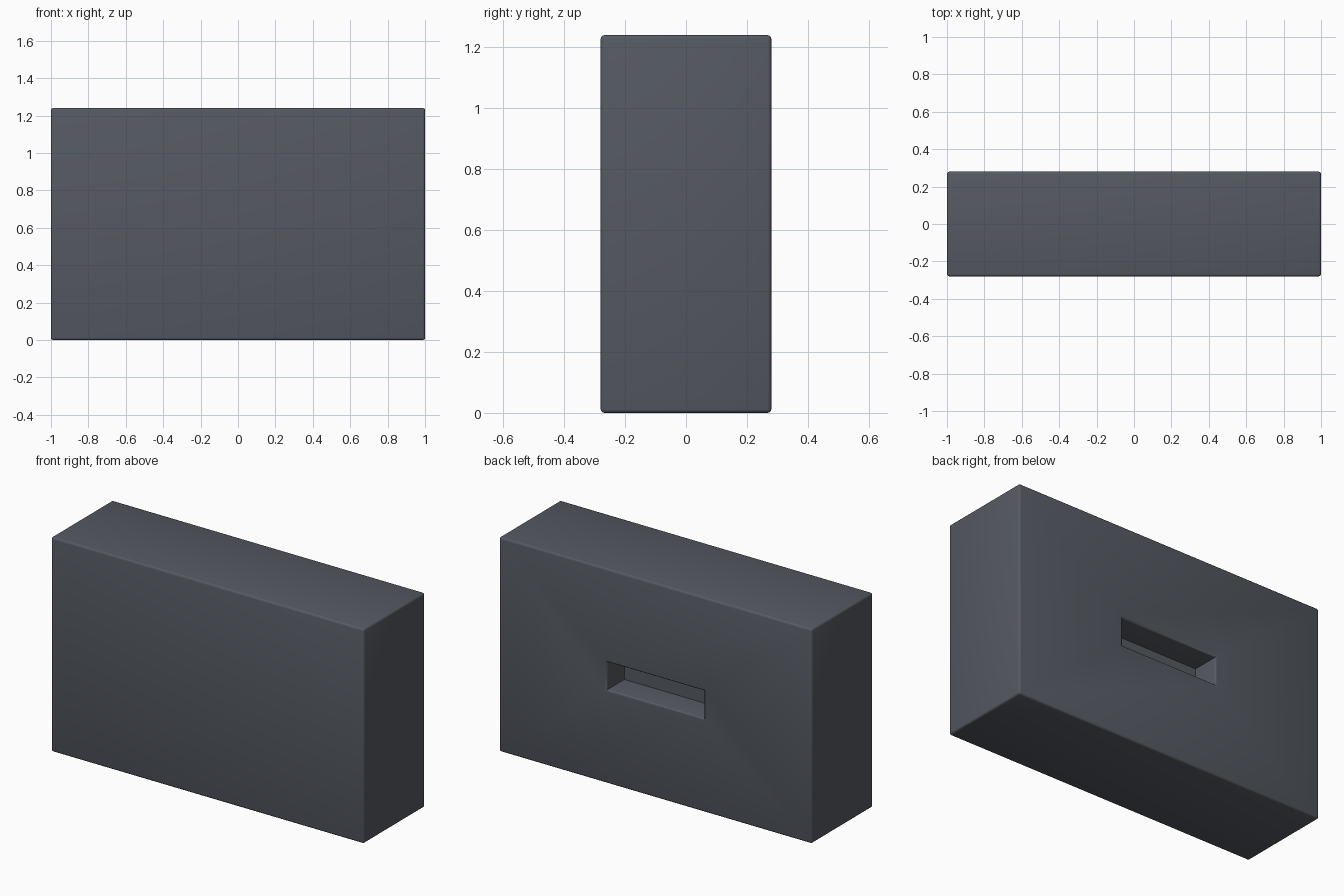
import bpy, bmesh
from mathutils import Vector

if "Cube" in bpy.data.objects:
    bpy.data.objects.remove(bpy.data.objects["Cube"])

W, D, H = 1.0, 0.28, 1.24            # half width, half depth, height
SLOT_W, SLOT_H, SLOT_D = 0.31, 0.08, 0.16
BEVEL = 0.012

bm = bmesh.new()

# Main block
bmesh.ops.create_cube(bm, size=1)
for v in bm.verts:
    v.co = Vector((v.co.x * 2 * W, v.co.y * 2 * D, (v.co.z + 0.5) * H))

# Recessed slot in the back face
bm.normal_update()
back = max(bm.faces, key=lambda f: f.normal.y)
bmesh.ops.inset_individual(bm, faces=[back], thickness=0.1)
for v in back.verts:
    v.co.x = SLOT_W if v.co.x > 0 else -SLOT_W
    v.co.z = H / 2 + (SLOT_H if v.co.z > H / 2 else -SLOT_H)
pocket = bmesh.ops.extrude_discrete_faces(bm, faces=[back])["faces"][0]
for v in pocket.verts:
    v.co.y -= SLOT_D

# Round the outer edges and the slot rim, keep the pocket floor crisp
bm.normal_update()
floor_edges = set(pocket.edges)
sharp = [e for e in bm.edges
         if e.calc_face_angle(0) > 0.5 and e not in floor_edges
         and not (abs(e.verts[0].co.x) < 0.5 and abs(e.verts[0].co.y - e.verts[1].co.y) > 0.1)]
bmesh.ops.bevel(bm, geom=sharp, offset=BEVEL, segments=3, profile=0.5,
                affect='EDGES', clamp_overlap=True)
bmesh.ops.recalc_face_normals(bm, faces=bm.faces)

mesh = bpy.data.meshes.new("block_body")
bm.to_mesh(mesh)
bm.free()
body = bpy.data.objects.new("block_body", mesh)
bpy.context.collection.objects.link(body)

# Dark slate finish
mat = bpy.data.materials.new("dark_slate")
mat.diffuse_color = (0.09, 0.1, 0.12, 1)
mat.use_nodes = True
mat.node_tree.nodes["Principled BSDF"].inputs["Base Color"].default_value = mat.diffuse_color
mesh.materials.append(mat)

bpy.context.view_layer.objects.active = body
body.select_set(True)
bpy.ops.object.shade_smooth_by_angle(angle=0.6)
